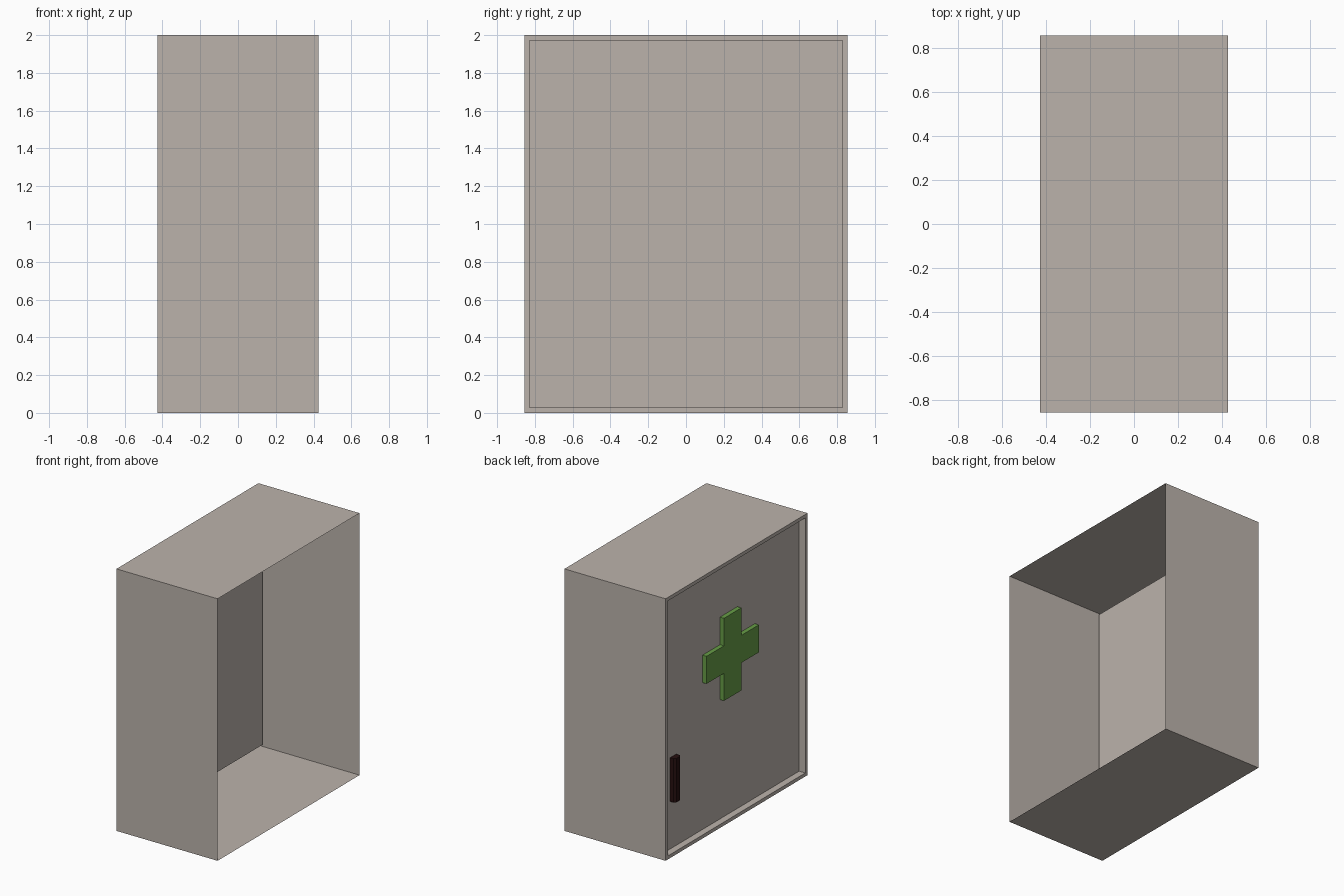
import bpy, bmesh
from mathutils import Vector

if "Cube" in bpy.data.objects:
    bpy.data.objects.remove(bpy.data.objects["Cube"])

HX, HY, H = 0.427, 0.856, 2.0      # half depth, half width, height
RIM, PANEL_X = 0.038, -0.375       # frame width and door panel position


def material(name, rgb):
    m = bpy.data.materials.new(name)
    m.diffuse_color = (*rgb, 1)
    m.use_nodes = True
    m.node_tree.nodes["Principled BSDF"].inputs["Base Color"].default_value = m.diffuse_color
    return m


def finish(bm, name, mat):
    bm.normal_update()
    me = bpy.data.meshes.new(name)
    bm.to_mesh(me)
    bm.free()
    me.materials.append(mat)
    ob = bpy.data.objects.new(name, me)
    bpy.context.collection.objects.link(ob)
    return ob


def extrude_profile(points, direction):
    """Solid made by sweeping a flat outline along a vector."""
    bm = bmesh.new()
    face = bm.faces.new([bm.verts.new(p) for p in points])
    new = bmesh.ops.extrude_face_region(bm, geom=[face], use_keep_orig=True)["geom"]
    bmesh.ops.translate(bm, vec=Vector(direction),
                        verts=[v for v in new if isinstance(v, bmesh.types.BMVert)])
    bmesh.ops.recalc_face_normals(bm, faces=bm.faces)
    return bm


grey = material("warm grey", (0.50, 0.45, 0.41))
green = material("cross green", (0.136, 0.337, 0.063))
dark = material("dark handle", (0.02, 0.005, 0.005))

# Cabinet shell: open toward the wall (+x), recessed door panel on -x
bm = bmesh.new()
bmesh.ops.create_cube(bm, size=1)
for v in bm.verts:
    v.co = (v.co.x * 2 * HX, v.co.y * 2 * HY, (v.co.z + 0.5) * H)
bm.normal_update()
wall_side = [f for f in bm.faces if f.normal.x > 0.9]
door = [f for f in bm.faces if f.normal.x < -0.9][0]
bmesh.ops.delete(bm, geom=wall_side, context='FACES_ONLY')
bmesh.ops.inset_region(bm, faces=[door], thickness=RIM)
door = bmesh.ops.extrude_discrete_faces(bm, faces=[door])["faces"][0]
for v in door.verts:
    v.co.x = PANEL_X
finish(bm, "cabinet_shell", grey)

# Raised cross on the door
a, b = 0.105, 0.315
cy, cz = 0.022, 1.253
outline = [(a, a), (a, b), (-a, b), (-a, a), (-b, a), (-b, -a),
           (-a, -a), (-a, -b), (a, -b), (a, -a), (b, -a), (b, a)]
bm = extrude_profile([(PANEL_X - 0.001, cy + y, cz + z) for y, z in outline],
                     (-0.034, 0, 0))
finish(bm, "door_cross", green)

# Door handle: upright bar with chamfered front edges
y0, y1, z0, z1 = 0.656, 0.728, 0.39, 0.725
xb, xf, c = PANEL_X - 0.001, PANEL_X - 0.045, 0.014
bar = [(xb, y0), (xf + c, y0), (xf, y0 + c), (xf, y1 - c), (xf + c, y1), (xb, y1)]
bm = extrude_profile([(x, y, z0) for x, y in bar], (0, 0, z1 - z0))
finish(bm, "door_handle", dark)
